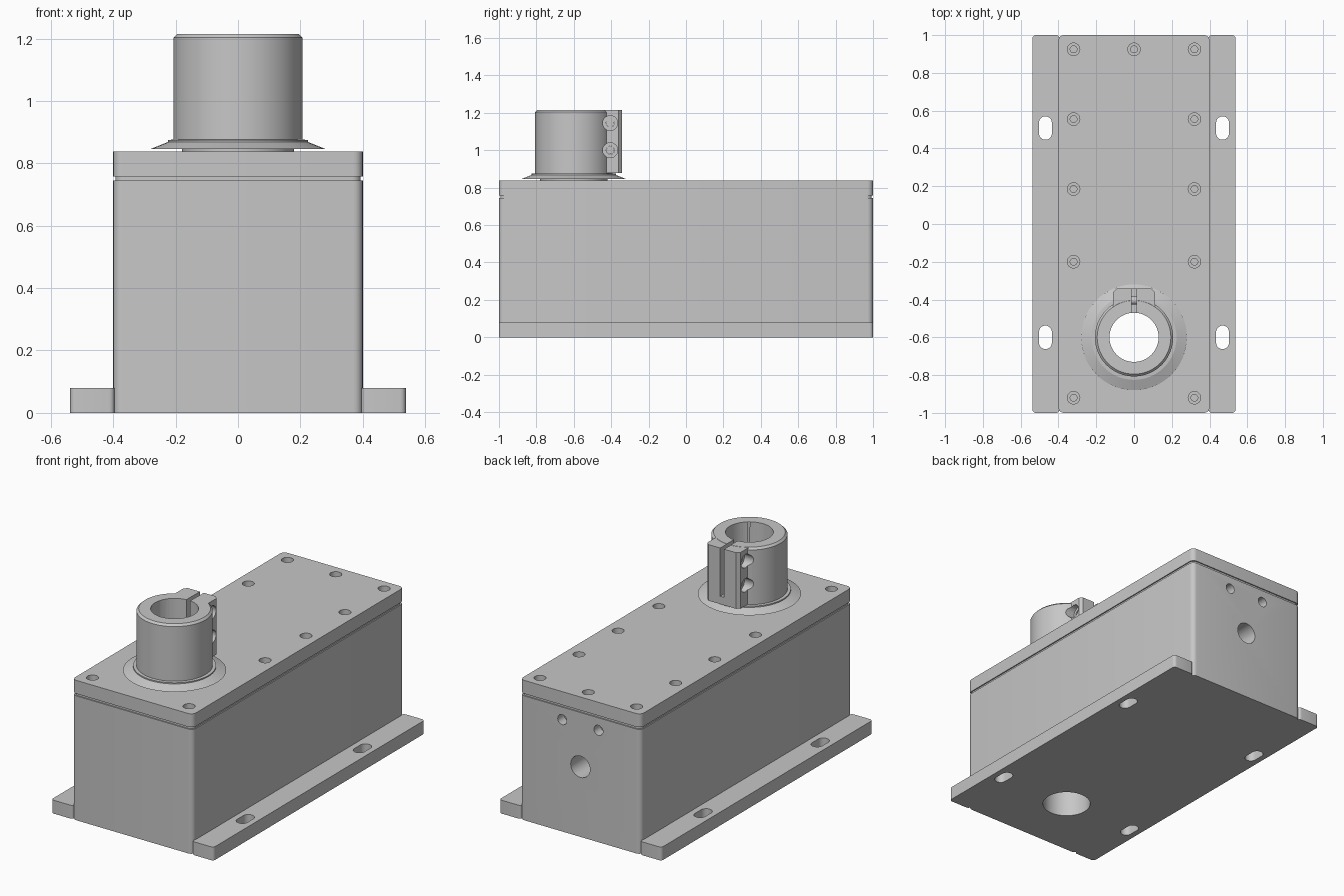
import bpy, bmesh, math
from mathutils import Matrix, Vector

cube = bpy.data.objects.get("Cube")
if cube:
    bpy.data.objects.remove(cube, do_unlink=True)

grey = bpy.data.materials.new("plain_grey")
grey.use_nodes = True
COLOUR = (0.57, 0.57, 0.57, 1)
grey.diffuse_color = COLOUR
grey.node_tree.nodes["Principled BSDF"].inputs["Base Color"].default_value = COLOUR

SHAFT = Vector((0, -0.6, 0))
TO_X = Matrix.Rotation(math.pi / 2, 4, 'Y')
TO_Y = Matrix.Rotation(-math.pi / 2, 4, 'X')


def finish(name, bm):
    bmesh.ops.recalc_face_normals(bm, faces=bm.faces)
    mesh = bpy.data.meshes.new(name)
    bm.to_mesh(mesh)
    bm.free()
    obj = bpy.data.objects.new(name, mesh)
    bpy.context.collection.objects.link(obj)
    return obj


def box(name, lo, hi, radius=0, segments=5):
    """Box between two corners, with rounded vertical edges."""
    lo, hi = Vector(lo), Vector(hi)
    bm = bmesh.new()
    bmesh.ops.create_cube(bm, size=1)
    for v in bm.verts:
        v.co = (lo + hi) / 2 + v.co * (hi - lo)
    if radius:
        upright = [e for e in bm.edges
                   if abs(e.verts[0].co.z - e.verts[1].co.z) > 1e-4]
        bmesh.ops.bevel(bm, geom=upright, offset=radius, segments=segments,
                        profile=0.5, affect='EDGES')
    return finish(name, bm)


def lathe(name, profile, place, turn=Matrix(), steps=32):
    """Revolve (radius, height) points about z, then turn and place."""
    bm = bmesh.new()
    pts = [bm.verts.new((r, 0, z)) for r, z in profile]
    edges = [bm.edges.new(pair) for pair in zip(pts, pts[1:])]
    bmesh.ops.spin(bm, geom=pts + edges, cent=(0, 0, 0), axis=(0, 0, 1),
                   angle=2 * math.pi, steps=steps)
    bmesh.ops.remove_doubles(bm, verts=bm.verts, dist=1e-5)
    bm.transform(Matrix.Translation(place) @ turn)
    return finish(name, bm)


def rod(name, r, low, high, place, turn=Matrix(), steps=32):
    return lathe(name, [(0, low), (r, low), (r, high), (0, high)],
                 place, turn, steps)


def combine(target, tools, operation='DIFFERENCE'):
    """Apply booleans and discard the tools."""
    bpy.context.view_layer.objects.active = target
    for tool in tools:
        mod = target.modifiers.new("cut", 'BOOLEAN')
        mod.operation = operation
        mod.solver = 'EXACT'
        mod.object = tool
        bpy.ops.object.modifier_apply(modifier=mod.name)
        bpy.data.objects.remove(tool, do_unlink=True)


def bore(r):
    return rod("bore_cutter", r, -0.1, 2, SHAFT, steps=64)


# Housing with cable hole and two small holes in the back
housing = box("housing", (-0.4, -1, 0), (0.4, 1, 0.745), 0.03)
combine(housing, [bore(0.135),
                  rod("cable_cutter", 0.064, -0.15, 0.1, (0, 1, 0.42), TO_Y)])
combine(housing, [rod("hole_cutter", 0.03, -0.06, 0.1, (x, 1, 0.67), TO_Y)
                  for x in (-0.12, 0.12)])

# Recessed seam and lid
seam = box("seam", (-0.393, -0.993, 0.74), (0.393, 0.993, 0.765), 0.028)
combine(seam, [bore(0.131)])
lid = box("lid", (-0.4, -1, 0.758), (0.4, 1, 0.838), 0.03)
screws = [(s * 0.32, y) for s in (-1, 1)
          for y in (0.925, 0.555, 0.185, -0.2, -0.92)] + [(0, 0.925)]
step = [(0, -0.06), (0.018, -0.06), (0.018, -0.035), (0.033, -0.035),
        (0.033, 0.05), (0, 0.05)]
combine(lid, [bore(0.13)] + [lathe("screw_cutter", step, (x, y, 0.838))
                             for x, y in screws])

# Mounting flanges with slots
parts = [housing, seam, lid]
for side, name in ((1, "left_flange"), (-1, "right_flange")):
    a, b = sorted((side * 0.395, side * 0.538))
    flange = box(name, (a, -1, 0), (b, 1, 0.08), 0.018)
    x = side * 0.469
    combine(flange, [box("slot_cutter", (x - 0.034, y - 0.062, -0.1),
                         (x + 0.034, y + 0.062, 0.2), 0.0335, 8)
                     for y in (0.508, -0.6)])
    parts.append(flange)

# Hollow shaft with seal skirt and split clamp
collar = lathe("clamp_collar",
               [(0, 0.8), (0.18, 0.8), (0.18, 0.846), (0.28, 0.846),
                (0.225, 0.868), (0.225, 0.875), (0.207, 0.876),
                (0.207, 1.203), (0.195, 1.215), (0, 1.215)],
               SHAFT, steps=64)
combine(collar, [box("ear", (-0.11, -0.55, 0.878), (0.11, -0.342, 1.214),
                     0.018, 1)], 'UNION')
bolt_step = [(0, -0.3), (0.04, -0.3), (0.04, -0.075), (0.022, -0.075),
             (0.022, 0.075), (0.04, 0.075), (0.04, 0.3), (0, 0.3)]
bolts = [(0, -0.405, z) for z in (1.0, 1.145)]
combine(collar, [bore(0.13),
                 box("split_cutter", (-0.013, -0.6, 0.925),
                     (0.013, -0.3, 1.3))]
        + [lathe("bolt_cutter", bolt_step, p, TO_X) for p in bolts])
parts.append(collar)

# Clamp bolts
for p, name in zip(bolts, ("lower_bolt", "upper_bolt")):
    parts.append(rod(name, 0.0215, -0.07, 0.07, p, TO_X))

# Shading and colour
bpy.ops.object.select_all(action='DESELECT')
for part in parts:
    part.data.materials.clear()
    part.data.materials.append(grey)
    part.select_set(True)
bpy.context.view_layer.objects.active = collar
bpy.ops.object.shade_smooth_by_angle(angle=math.radians(30))
